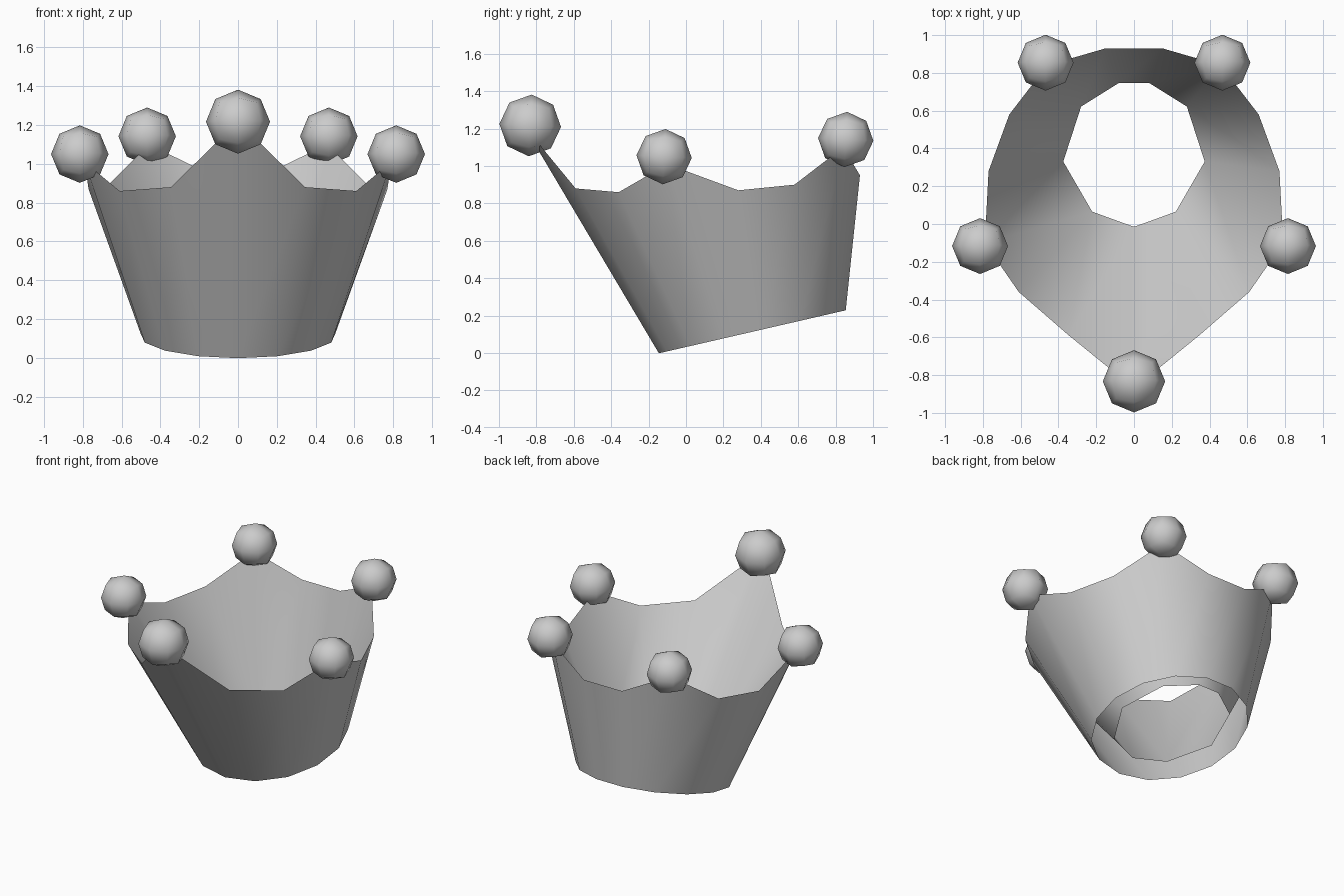
import bpy, bmesh, math
from mathutils import Vector, Matrix

cube = bpy.data.objects.get("Cube")
if cube:
    bpy.data.objects.remove(cube, do_unlink=True)

# One plain grey for everything
grey = bpy.data.materials.new("light_grey")
grey.use_nodes = True
grey.diffuse_color = (0.6, 0.6, 0.6, 1)
bsdf = next(n for n in grey.node_tree.nodes if n.type == "BSDF_PRINCIPLED")
bsdf.inputs["Base Color"].default_value = (0.6, 0.6, 0.6, 1)

SEG = 15


def add_object(name, bm):
    mesh = bpy.data.meshes.new(name)
    bm.to_mesh(mesh)
    bm.free()
    mesh.materials.append(grey)
    obj = bpy.data.objects.new(name, mesh)
    bpy.context.collection.objects.link(obj)
    bpy.ops.object.select_all(action="DESELECT")
    obj.select_set(True)
    bpy.context.view_layer.objects.active = obj
    bpy.ops.object.shade_smooth_by_angle(angle=math.radians(60))
    return obj


# Zigzag rim: front centre to back, then mirrored
half_rim = [(0, -.87, 1.22), (.345, -.59, .88), (.61, -.36, .86), (.79, -.10, 1.01),
            (.77, .28, .87), (.66, .58, .90), (.46, .84, 1.10), (.15, .93, .95)]
rim = half_rim + [(-x, y, z) for x, y, z in reversed(half_rim[1:])]


def tilted_ring(radius, centre_y, lift):
    """Circle on the slanted base plane, starting at the front."""
    ring = []
    for k in range(SEG):
        a = math.tau * k / SEG
        y = centre_y - radius * math.cos(a)
        ring.append(Vector((radius * math.sin(a), y, lift + .23 * (y + .14))))
    return ring


def wall(name, lower, inward):
    bm = bmesh.new()
    top = [bm.verts.new(p) for p in rim]
    low = [bm.verts.new(p) for p in lower]
    for k in range(SEG):
        n = (k + 1) % SEG
        face = [low[k], low[n], top[n], top[k]]
        bm.faces.new(face[::-1] if inward else face)
    bmesh.ops.remove_doubles(bm, verts=low, dist=1e-5)
    return add_object(name, bm)


# Outer wall
wall("outer_wall", tilted_ring(.505, .36, 0), False)

# Inner wall, whose lower opening has neighbouring corners joined in pairs
inner = tilted_ring(.385, .37, .03)
for a in (1, 3, 5, 9, 11, 13):
    middle = (inner[a] + inner[a + 1]) / 2
    inner[a], inner[a + 1] = middle, middle.copy()
wall("inner_wall", inner, True)


# Faceted balls on the five points
def ball(name, centre, radius):
    bm = bmesh.new()
    bmesh.ops.create_cube(bm, size=1)
    bmesh.ops.subdivide_edges(bm, edges=bm.edges[:], cuts=1, use_grid_fill=True)
    turn = Matrix.Rotation(-.05, 3, "X")
    for v in bm.verts:
        v.co = turn @ v.co.normalized() * radius + Vector(centre)
    add_object(name, bm)


ball("front_ball", (0, -.833, 1.217), .165)
for side, s in (("left", 1), ("right", -1)):
    ball(side + "_side_ball", (s * .815, -.117, 1.05), .148)
    ball(side + "_back_ball", (s * .468, .854, 1.142), .148)
